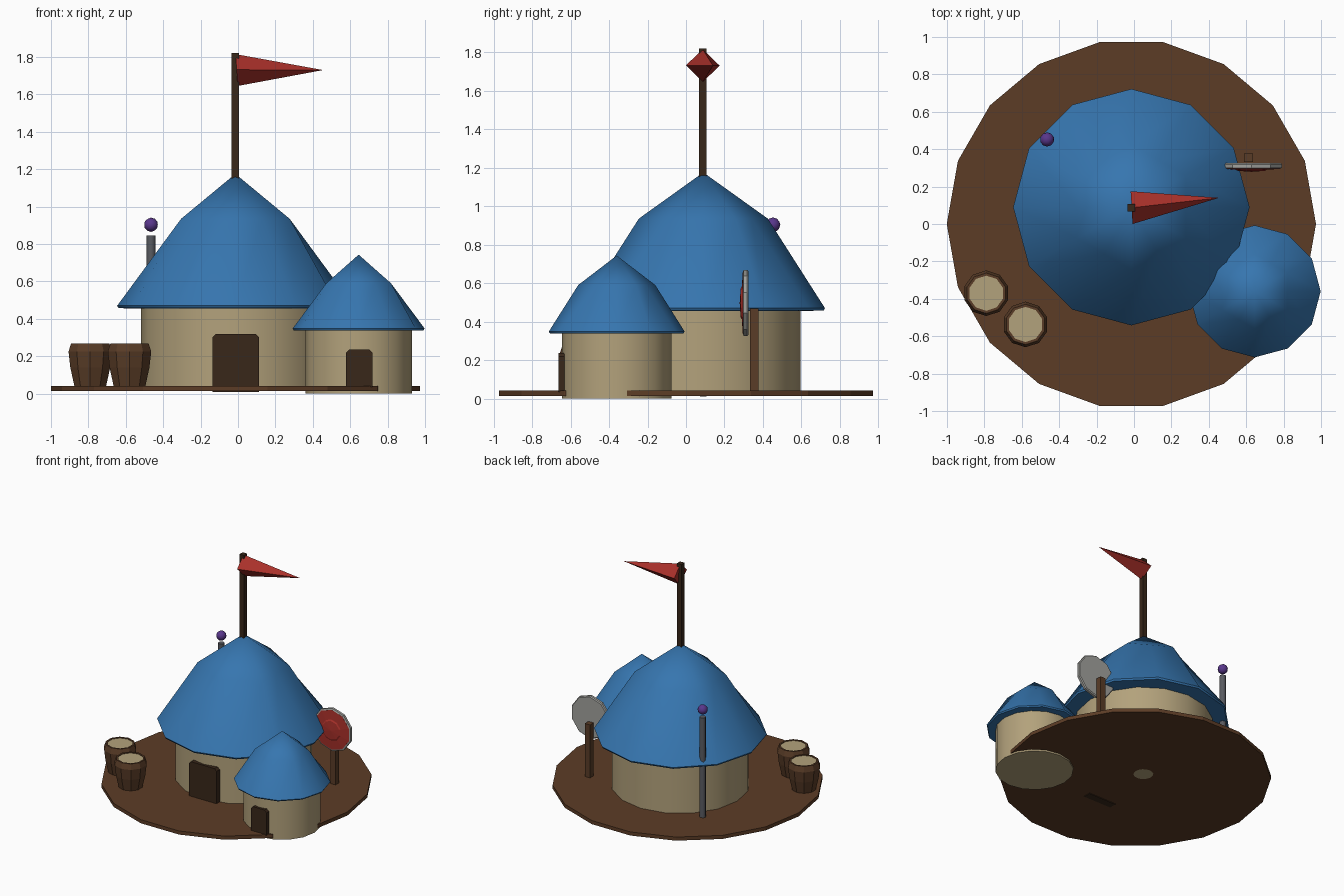
import bpy, bmesh
from math import sin, cos, pi, radians
from mathutils import Matrix, Vector

if "Cube" in bpy.data.objects:
    bpy.data.objects.remove(bpy.data.objects["Cube"])


def mat(name, r, g, b):
    m = bpy.data.materials.new(name)
    m.diffuse_color = (r, g, b, 1)
    m.use_nodes = True
    m.node_tree.nodes["Principled BSDF"].inputs["Base Color"].default_value = m.diffuse_color
    return m


EARTH = mat("earth", .107, .045, .019)
BLUE = mat("blue_roof", .037, .18, .43)
TAN = mat("tan", .45, .36, .2)
DARK = mat("dark_wood", .04, .02, .01)
WOOD = mat("wood", .1, .045, .02)
RED = mat("red", .4, .03, .023)
PURPLE = mat("purple", .1, .038, .26)
STEEL = mat("steel", .1, .105, .12)
PALE = mat("pale_grey", .36, .36, .34)


def finish(name, bm, material, smooth=None):
    bmesh.ops.recalc_face_normals(bm, faces=bm.faces)
    me = bpy.data.meshes.new(name)
    bm.to_mesh(me)
    bm.free()
    ob = bpy.data.objects.new(name, me)
    bpy.context.collection.objects.link(ob)
    me.materials.append(material)
    if smooth:
        bpy.ops.object.select_all(action='DESELECT')
        ob.select_set(True)
        bpy.context.view_layer.objects.active = ob
        bpy.ops.object.shade_smooth_by_angle(angle=radians(smooth))
    return ob


def lathe(name, profile, sides, at, material, phase=0, smooth=None, hexring=None, face_front=False):
    """Turn (radius, height) points round an axis; radius 0 makes a tip."""
    bm = bmesh.new()
    rings = []
    for k, (r, z) in enumerate(profile):
        if r == 0:
            rings.append([bm.verts.new((0, 0, z))] * sides)
            continue
        ring = []
        for i in range(sides):
            a = radians(phase) + 2 * pi * i / sides
            q = r * cos(pi / 6) if k == hexring and i % 2 == 0 else r
            ring.append(bm.verts.new((q * cos(a), q * sin(a), z)))
        rings.append(ring)
    for lo, hi in zip(rings, rings[1:]):
        for i in range(sides):
            j = (i + 1) % sides
            bm.faces.new(list(dict.fromkeys((lo[i], lo[j], hi[j], hi[i]))))
    for ring, (r, _) in ((rings[0], profile[0]), (rings[-1], profile[-1])):
        if r:
            bm.faces.new(ring)
    m = Matrix.Translation(at)
    if face_front:
        m = m @ Matrix.Rotation(pi / 2, 4, 'X')
    bm.transform(m)
    return finish(name, bm, material, smooth)


def door(name, x, y, w, z0, z1, depth):
    c = .018
    pts = [(x - w, z0), (x + w, z0), (x + w, z1 - c), (x + w - c, z1),
           (x - w + c, z1), (x - w, z1 - c)]
    bm = bmesh.new()
    f = bm.faces.new([bm.verts.new((px, y, pz)) for px, pz in pts])
    ext = bmesh.ops.extrude_face_region(bm, geom=[f])["geom"]
    bmesh.ops.translate(bm, vec=(0, depth, 0),
                        verts=[v for v in ext if isinstance(v, bmesh.types.BMVert)])
    return finish(name, bm, DARK)


def post(name, x, y, z0, z1, w, material):
    bm = bmesh.new()
    bmesh.ops.create_cube(bm, size=1)
    bm.transform(Matrix.Translation((x, y, (z0 + z1) / 2)) @ Matrix.Diagonal((w, w, z1 - z0, 1)))
    return finish(name, bm, material)


# Ground disc
lathe("ground_disc", [(.987, .013), (.987, .042)], 18, (-.014, 0, 0), EARTH)

# Main hut
MAIN = (-.014, .09, 0)
lathe("main_wall", [(0, .0115), (.505, .022), (.505, .48)], 16, MAIN, TAN, smooth=40)
lathe("main_roof", [(.5, .455), (.625, .457), (.632, .47), (.335, .935), (0, 1.175)],
      12, MAIN, BLUE, smooth=45, hexring=3)
door("main_door", -.012, -.432, .123, .008, .32, .06)

# Small hut
SMALL = (.645, -.36, 0)
lathe("small_wall", [(.285, 0), (.285, .36)], 16, SMALL, TAN, smooth=40)
lathe("small_roof", [(.28, .337), (.347, .338), (.353, .348), (.2, .59), (0, .743)],
      12, SMALL, BLUE, smooth=45, hexring=3)
door("small_door", .648, -.662, .07, .035, .237, .05)

# Flagpole and pennant
post("flagpole", -.014, .087, 1.1, 1.82, .04, DARK)
bm = bmesh.new()
base = [bm.verts.new(p) for p in ((-.012, .087, 1.815), (-.018, .175, 1.73),
                                  (-.002, .087, 1.645), (-.008, 0, 1.732))]
tip = bm.verts.new((.455, .14, 1.73))
bm.faces.new(base)
for i in range(4):
    bm.faces.new((base[i], base[(i + 1) % 4], tip))
finish("pennant", bm, RED)

# Barrels
for n, (x, y) in enumerate(((-.79, -.37), (-.58, -.537)), 1):
    lathe(f"barrel_{n}", [(.088, .035), (.112, .14), (.122, .225), (.108, .267), (.094, .267), (.094, .25)],
          10, (x, y, 0), WOOD, phase=18)
    lathe(f"barrel_lid_{n}", [(.094, .245), (.094, .262)], 10, (x, y, 0), TAN, phase=18)

# Staff with orb
lathe("staff", [(.024, .03), (.024, .845)], 8, (-.465, .452, 0), STEEL, smooth=50)
bm = bmesh.new()
bmesh.ops.create_icosphere(bm, subdivisions=2, radius=.038)
bm.transform(Matrix.Translation((-.465, .452, .903)))
finish("staff_orb", bm, PURPLE, 60)

# Round target on its post
post("target_post", .612, .355, .03, .468, .046, WOOD)
lathe("target_plate", [(.165, -.325), (.172, -.318), (.172, -.3), (.16, -.296)],
      10, (.628, 0, .497), PALE, phase=90, face_front=True)
lathe("target_face", [(.16, -.305), (.16, -.295), (.085, -.29), (.075, -.284), (0, -.279)],
      10, (.628, 0, .497), RED, phase=90, face_front=True)
